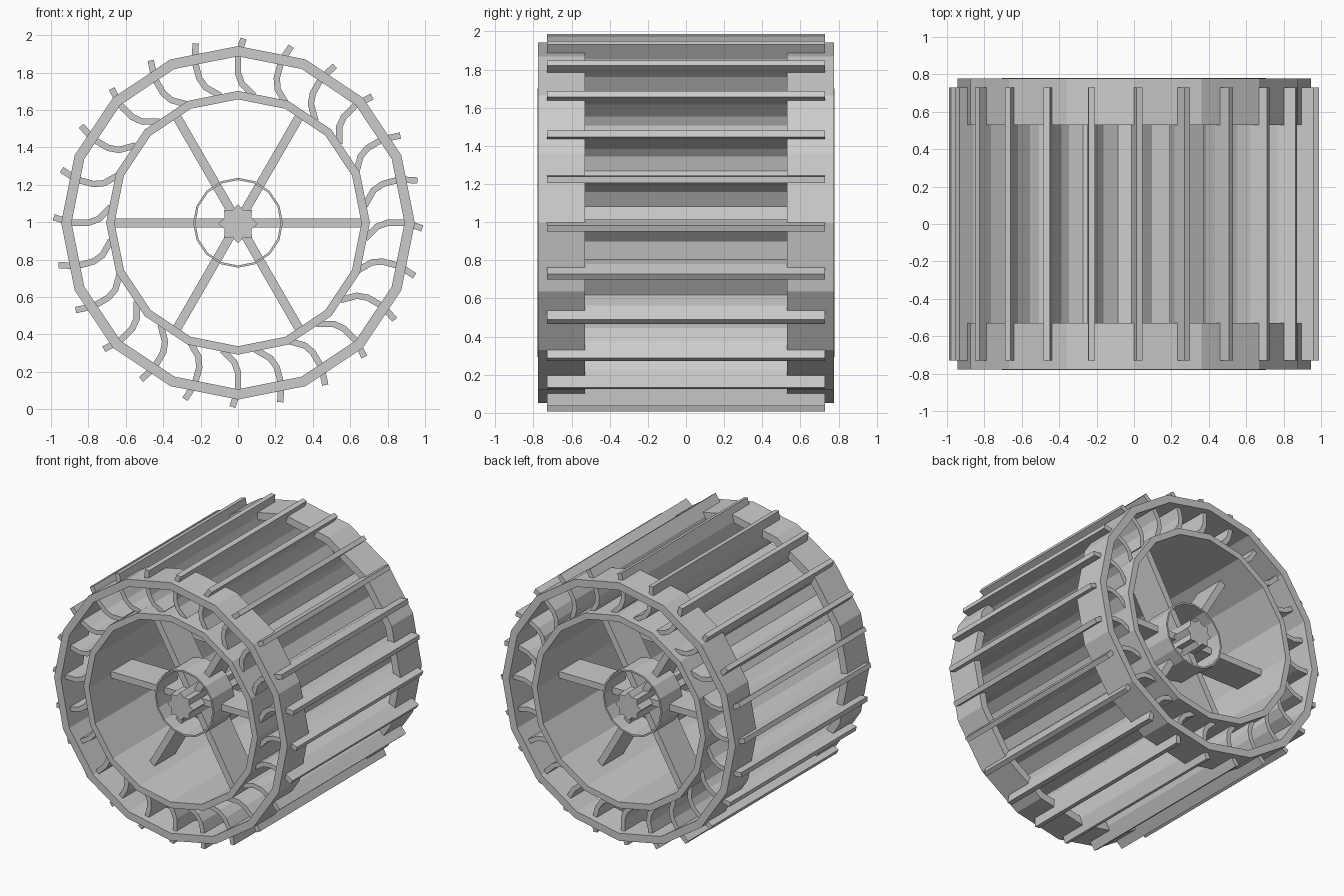
import bpy, bmesh
from math import sin, cos, pi, radians
from mathutils import Matrix, Vector

if "Cube" in bpy.data.objects:
    bpy.data.objects.remove(bpy.data.objects["Cube"])

CZ = 0.997  # axle height


def add_prism(bm, pts, y0, y1, rot=0.0):
    """Extrude an (x, z) outline along y, turned about the axle."""
    c, s = cos(rot), sin(rot)
    turned = [(x * c + z * s, -x * s + z * c) for x, z in pts]
    a = [bm.verts.new((x, y0, z + CZ)) for x, z in turned]
    b = [bm.verts.new((x, y1, z + CZ)) for x, z in turned]
    n = len(pts)
    bm.faces.new(a)
    bm.faces.new(b[::-1])
    for i in range(n):
        j = (i + 1) % n
        bm.faces.new((a[j], a[i], b[i], b[j]))


def finish(name, bm):
    bmesh.ops.recalc_face_normals(bm, faces=bm.faces[:])
    me = bpy.data.meshes.new(name)
    bm.to_mesh(me)
    bm.free()
    ob = bpy.data.objects.new(name, me)
    bpy.context.collection.objects.link(ob)
    return ob


def tube(name, r_out, r_in, y0, y1, sides=16):
    """Faceted open tube with wall thickness, axis along y."""
    bm = bmesh.new()
    loops = []
    for r, y in ((r_out, y0), (r_out, y1), (r_in, y1), (r_in, y0)):
        loops.append([bm.verts.new((r * sin(2 * pi * i / sides), y,
                                    CZ + r * cos(2 * pi * i / sides)))
                      for i in range(sides)])
    for k in range(4):
        p, q = loops[k], loops[(k + 1) % 4]
        for i in range(sides):
            j = (i + 1) % sides
            bm.faces.new((p[i], p[j], q[j], q[i]))
    return finish(name, bm)


def strip(path, t):
    """Thicken an open polyline into a closed outline."""
    pts = [Vector(p) for p in path]
    left, right = [], []
    for i, p in enumerate(pts):
        d0 = (p - pts[max(i - 1, 0)]).normalized()
        d1 = (pts[min(i + 1, len(pts) - 1)] - p).normalized()
        d = (d0 + d1).normalized()
        n = Vector((-d.y, d.x)) * t / 2
        left.append(tuple(p + n))
        right.append(tuple(p - n))
    return left + right[::-1]


# Inner drum
tube("drum", 0.705, 0.66, -0.78, 0.78)

# Curved paddles passing between drum and rims
bm = bmesh.new()
paddle = strip([(0.085, 0.68), (0.02, 0.745), (0.0, 0.80), (0.0, 0.895), (0.03, 0.985)], 0.034)
for i in range(24):
    add_prism(bm, paddle, -0.73, 0.73, radians(15 * i))
finish("paddles", bm)

# Star-shaped axle
bm = bmesh.new()
star = [((0.105 if i % 2 == 0 else 0.078) * sin(pi * i / 8),
         (0.105 if i % 2 == 0 else 0.078) * cos(pi * i / 8) - 0.005) for i in range(16)]
add_prism(bm, star, -0.67, 0.67)
finish("axle", bm)

# Rim, hub ring and spokes at each end
for side, s in (("front", -1), ("back", 1)):
    tube(side + "_rim", 0.945, 0.89, s * 0.53, s * 0.777)
    tube(side + "_hub_ring", 0.24, 0.228, s * 0.38, s * 0.62)
    bm = bmesh.new()
    bar = [(-0.024, 0.04), (0.024, 0.04), (0.024, 0.68), (-0.024, 0.68)]
    for i in range(6):
        add_prism(bm, bar, s * 0.29, s * 0.53, radians(30 + 60 * i))
    finish(side + "_spokes", bm)
